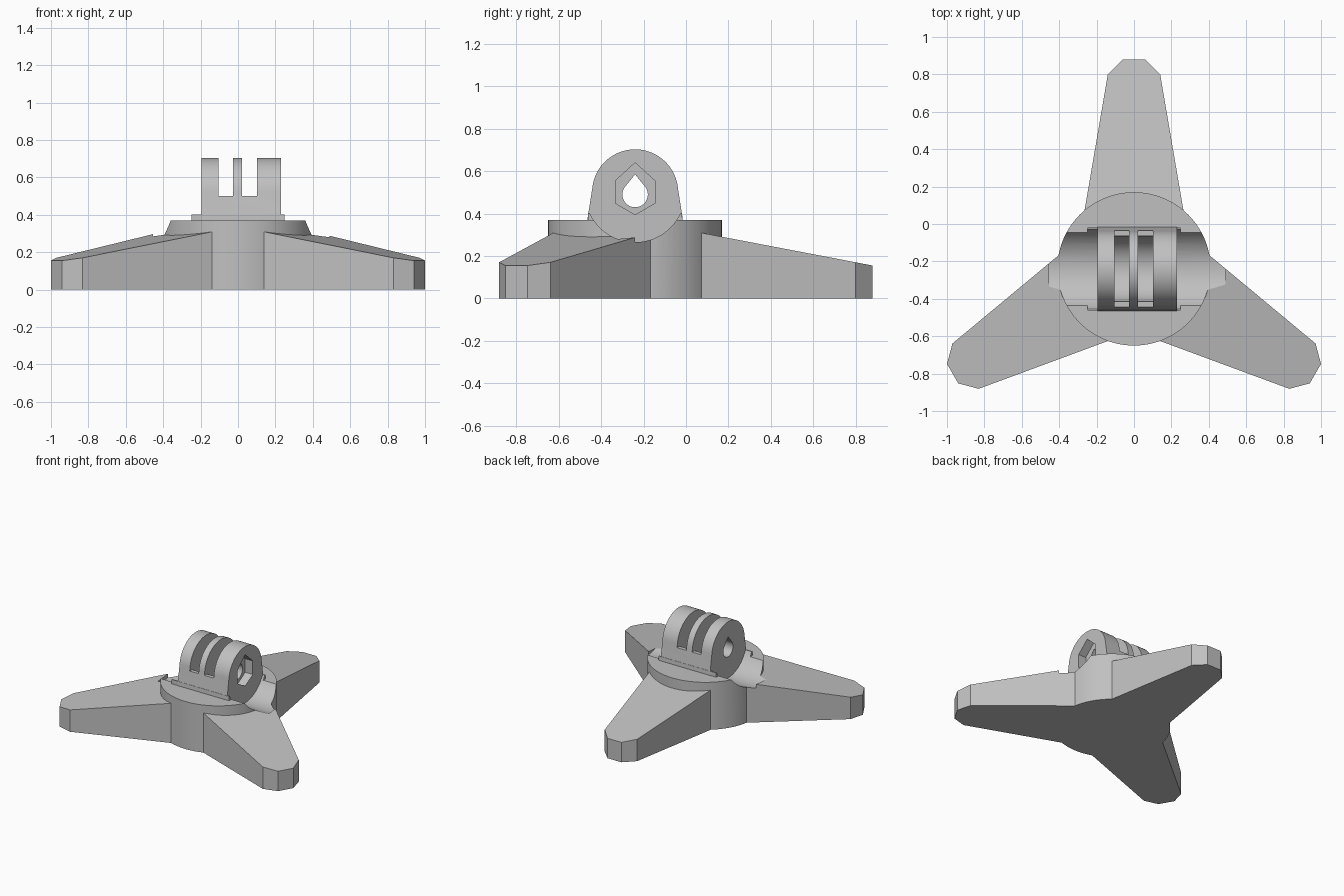
import bpy, bmesh, math
from mathutils import Matrix, Vector

if "Cube" in bpy.data.objects:
    bpy.data.objects.remove(bpy.data.objects["Cube"])

CY, PZ = -0.24, 0.50          # hub centre in y, hinge pivot height

grey = bpy.data.materials.new("grey plastic")
grey.diffuse_color = (0.53, 0.53, 0.53, 1)
grey.use_nodes = True
grey.node_tree.nodes["Principled BSDF"].inputs["Base Color"].default_value = grey.diffuse_color


def prism(name, pts, a, b, axis='X'):
    """Extrude a closed 2D outline from a to b along x (outline y,z) or z (outline x,y)."""
    bm = bmesh.new()
    def put(p, t):
        return (t, p[0], p[1]) if axis == 'X' else (p[0], p[1], t)
    lo = [bm.verts.new(put(p, a)) for p in pts]
    hi = [bm.verts.new(put(p, b)) for p in pts]
    n = len(pts)
    bm.faces.new(lo)
    bm.faces.new(hi)
    for i in range(n):
        j = (i + 1) % n
        bm.faces.new((lo[i], lo[j], hi[j], hi[i]))
    bmesh.ops.recalc_face_normals(bm, faces=bm.faces)
    me = bpy.data.meshes.new(name)
    bm.to_mesh(me)
    bm.free()
    me.materials.append(grey)
    ob = bpy.data.objects.new(name, me)
    bpy.context.collection.objects.link(ob)
    return ob


def arc(cx, cy, r, a0, a1, n):
    return [(cx + r * math.cos(math.radians(a0 + (a1 - a0) * i / n)),
             cy + r * math.sin(math.radians(a0 + (a1 - a0) * i / n))) for i in range(n + 1)]


def combine(target, tool, op):
    """Apply a boolean and remove the tool."""
    m = target.modifiers.new("bool", 'BOOLEAN')
    m.operation, m.solver, m.object = op, 'EXACT', tool
    bpy.context.view_layer.objects.active = target
    bpy.ops.object.modifier_apply(modifier=m.name)
    bpy.data.objects.remove(tool)


# Round hub
base = prism("tripod_mount", arc(0, CY, 0.41, 0, 360, 96)[:-1], 0, 0.37, 'Z')

# Three tapered legs with sloping tops and chamfered tips
half = [(0.318, 0.0), (0.14, 1.04), (0.06, 1.12)]
outline = half + [(-x, y) for x, y in reversed(half)]
for k in range(3):
    leg = prism("leg", outline, 0, 1, 'Z')
    for v in leg.data.vertices:
        if v.co.z > 0.5:
            v.co.z = 0.369 - 0.191 * v.co.y
    leg.data.transform(Matrix.Translation((0, CY, 0)) @ Matrix.Rotation(math.radians(120 * k), 4, 'Z'))
    combine(base, leg, 'UNION')

# Low plate under the hinge
plate = prism("plate", [(CY - 0.225, 0.2), (CY + 0.225, 0.2),
                        (CY + 0.222, 0.403), (CY - 0.222, 0.403)], -0.248, 0.248)
combine(base, plate, 'UNION')

# Clearance troughs on both sides of the hinge
for a, b in ((-0.455, -0.195), (0.23, 0.49)):
    combine(base, prism("trough", arc(CY, PZ, 0.235, 0, 360, 72)[:-1], a, b), 'DIFFERENCE')

# Hinge body with rounded top
body = [(CY - 0.226, 0.25), (CY + 0.226, 0.25), (CY + 0.224, 0.38)] \
    + arc(CY, PZ, 0.203, 5, 175, 48) + [(CY - 0.224, 0.38)]
combine(base, prism("hinge", body, -0.195, 0.23), 'UNION')

# Two slots with scooped floors
slot = [(CY - 0.3, 0.8), (CY - 0.3, PZ)] + arc(CY, PZ, 0.175, 180, 360, 36) \
    + [(CY + 0.3, PZ), (CY + 0.3, 0.8)]
for a, b in ((-0.105, -0.028), (0.022, 0.102)):
    combine(base, prism("slot", slot, a, b), 'DIFFERENCE')

# Teardrop bolt hole and pointed hexagonal nut pocket
drop = arc(CY, PZ - 0.01, 0.06, 135, 405, 36) + [(CY, PZ + 0.085)]
combine(base, prism("bolt_hole", drop, -0.4, 0.4), 'DIFFERENCE')
nut = [(CY, 0.395), (CY + 0.093, 0.449), (CY + 0.093, 0.555),
       (CY, 0.64), (CY - 0.093, 0.555), (CY - 0.093, 0.449)]
combine(base, prism("nut_pocket", nut, 0.165, 0.4), 'DIFFERENCE')

# Smooth the curved walls, keep corners sharp
bpy.ops.object.select_all(action='DESELECT')
base.select_set(True)
bpy.context.view_layer.objects.active = base
bpy.ops.object.shade_smooth_by_angle(angle=math.radians(20))
